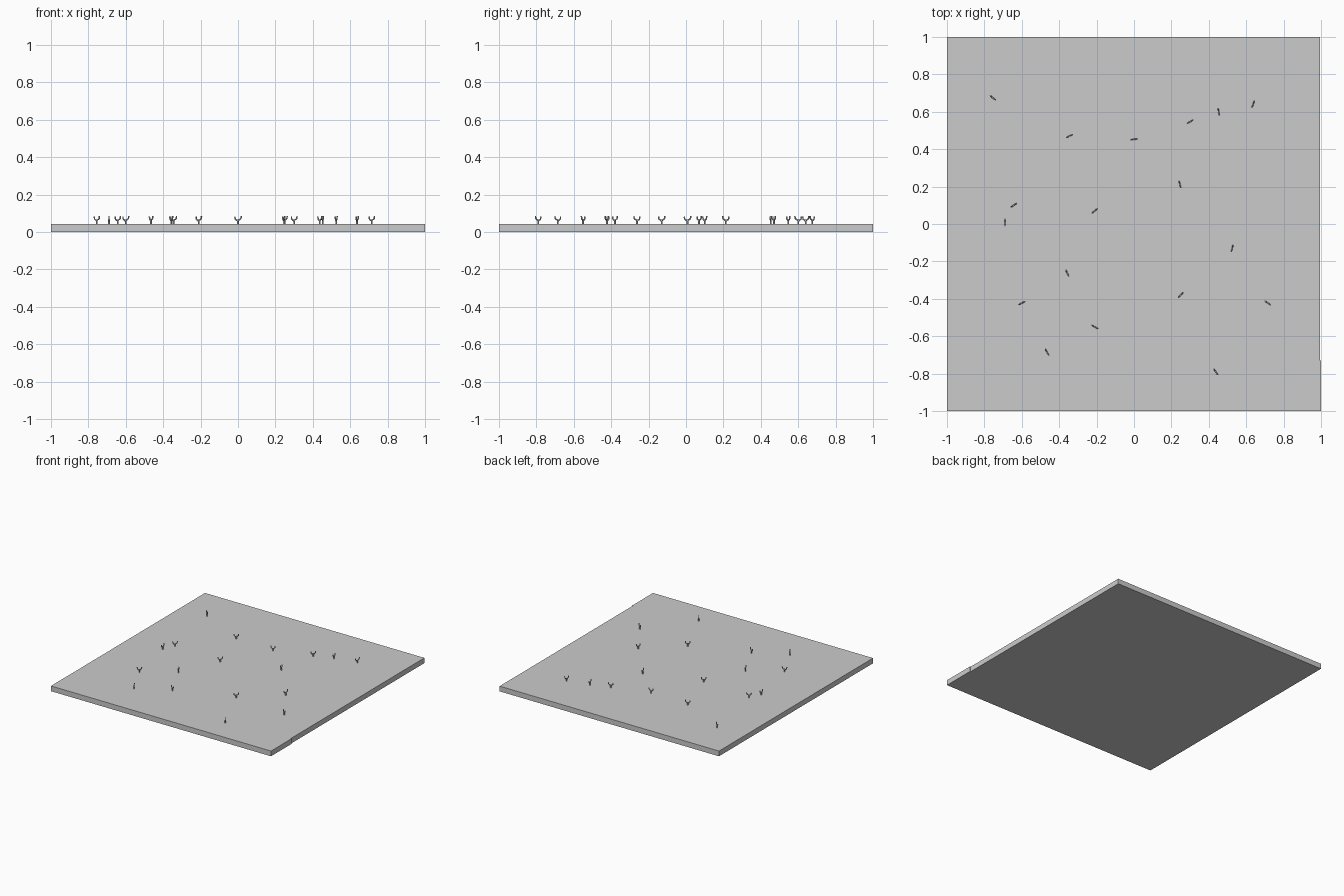
import bpy
import math
from mathutils import Vector, Matrix

cube = bpy.data.objects.get("Cube")
if cube:
    bpy.data.objects.remove(cube, do_unlink=True)

grey = bpy.data.materials.new("plain grey")
grey.use_nodes = True
grey.diffuse_color = (0.6, 0.6, 0.6, 1)
grey.node_tree.nodes["Principled BSDF"].inputs["Base Color"].default_value = (0.6, 0.6, 0.6, 1)

TOP = 0.043


def add_mesh(name, verts, faces):
    mesh = bpy.data.meshes.new(name)
    mesh.from_pydata(verts, [], faces)
    mesh.materials.append(grey)
    obj = bpy.data.objects.new(name, mesh)
    bpy.context.collection.objects.link(obj)
    return obj


def prism(name, outline, height):
    n = len(outline)
    verts = [(x, y, z) for z in (0, height) for x, y in outline]
    faces = [tuple(reversed(range(n))), tuple(range(n, 2 * n))]
    faces += [(i, (i + 1) % n, n + (i + 1) % n, n + i) for i in range(n)]
    return add_mesh(name, verts, faces)


def add_tube(verts, faces, points, radius, sides=6):
    """Faceted limb along a path lying in the local xz plane."""
    path = [Vector((x, 0, z)) for x, z in points]
    start = len(verts)
    for i, p in enumerate(path):
        along = (path[min(i + 1, len(path) - 1)] - path[max(i - 1, 0)]).normalized()
        across = Vector((0, 1, 0)).cross(along)
        for s in range(sides):
            a = math.tau * s / sides
            verts.append(p + radius * (math.cos(a) * across + math.sin(a) * Vector((0, 1, 0))))
    for i in range(len(path) - 1):
        for s in range(sides):
            a, b = start + i * sides + s, start + i * sides + (s + 1) % sides
            faces.append((a, b, b + sides, a + sides))
    faces.append(tuple(reversed(range(start, start + sides))))
    faces.append(tuple(range(len(verts) - sides, len(verts))))


# Ground slab with a slight step near one corner
prism("ground_slab", [(-1, -1), (1, -1), (1, -0.73), (0.994, -0.73), (0.994, 1), (-1, 1)], TOP)

# Forked plants: x, y and heading in degrees
plants = [
    (-0.755, 0.675, -38), (-0.345, 0.47, 25), (0, 0.453, 8),
    (0.3, 0.547, 30), (0.453, 0.6, -80), (0.637, 0.64, 70),
    (0.245, 0.213, -75), (-0.643, 0.1, 35), (-0.69, 0.008, 90),
    (-0.21, 0.07, 40), (0.525, -0.13, 75), (-0.357, -0.262, -65),
    (-0.6, -0.423, 25), (0.25, -0.38, 45), (0.715, -0.422, -35),
    (-0.21, -0.55, -30), (-0.465, -0.685, -60), (0.437, -0.79, -55),
]
trunk = [(0, -0.003), (0, 0.024)]
long_arm = [(0, 0.018), (0.016, 0.029), (0.018, 0.042)]
short_arm = [(0, 0.015), (-0.015, 0.026), (-0.017, 0.039)]

for i, (x, y, angle) in enumerate(plants, 1):
    verts, faces = [], []
    add_tube(verts, faces, trunk, 0.005)
    for arm in (long_arm, short_arm):
        add_tube(verts, faces, arm, 0.004)
    plant = add_mesh(f"forked_plant_{i}", verts, faces)
    plant.matrix_world = Matrix.Translation((x, y, TOP)) @ Matrix.Rotation(math.radians(angle), 4, "Z")
